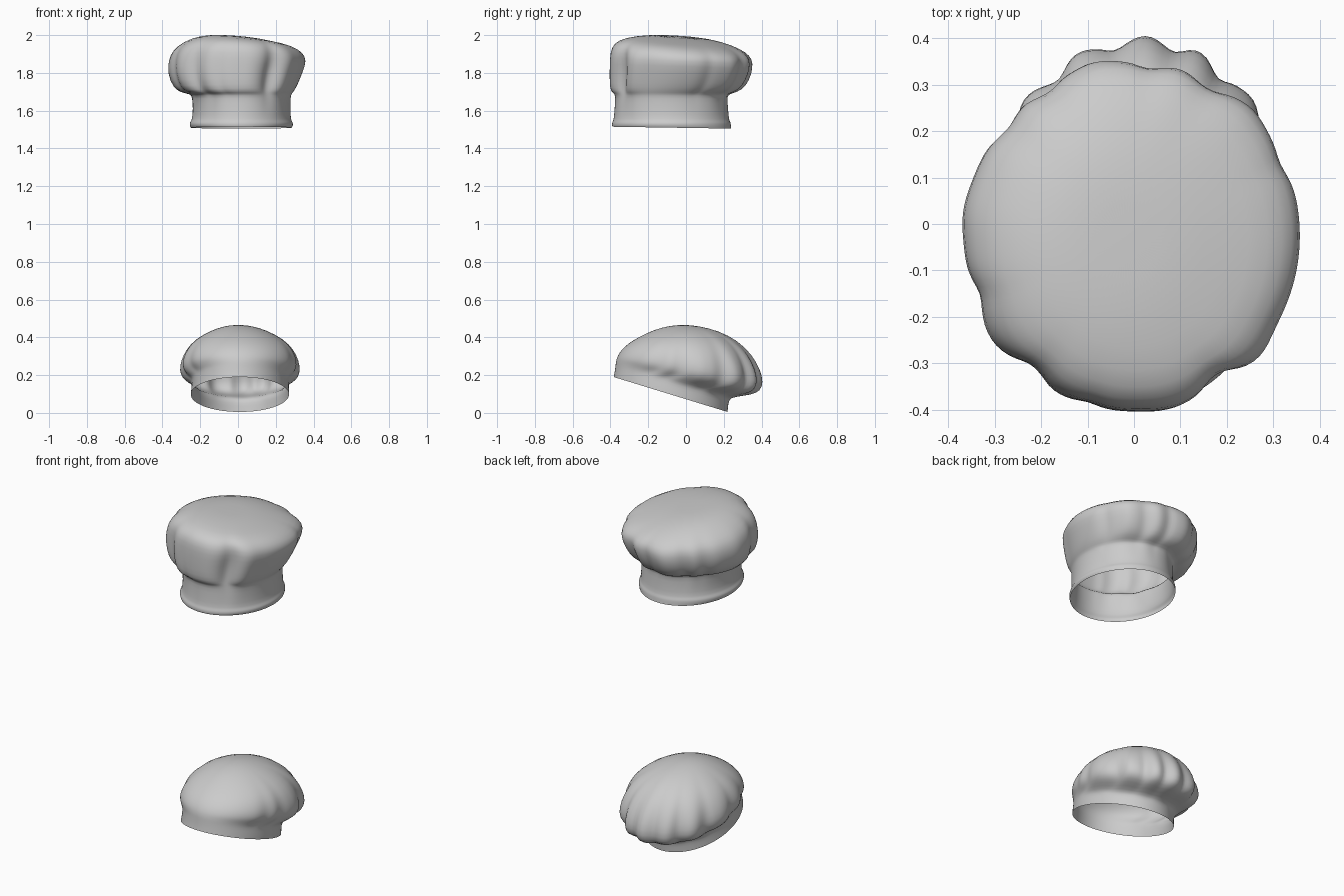
import bpy, bmesh, math

SEG = 72


def bump(a, folds):
    # Sum of localised pleats: (angle in degrees, width in degrees, depth)
    s = 0
    for ang, width, depth in folds:
        d = (a - ang + 180) % 360 - 180
        s += depth * math.exp(-(d / width) ** 2)
    return s


def hat(name, rings, apex, folds):
    # Ring: x left, x right, y front, y back, z front, z back, sideways tilt, fold strength
    bm = bmesh.new()
    loops = []
    for x0, x1, y0, y1, zf, zb, tilt, strength in rings:
        loop = []
        for i in range(SEG):
            a = 360 * i / SEG
            k = 1 + strength * bump(a, folds)
            c, s = math.cos(math.radians(a)), math.sin(math.radians(a))
            x = (x0 + x1) / 2 + (x1 - x0) / 2 * c * k
            y = (y0 + y1) / 2 + (y1 - y0) / 2 * s * k
            z = (zf + zb) / 2 + (zb - zf) / 2 * s + tilt * c
            loop.append(bm.verts.new((x, y, z)))
        loops.append(loop)
    for lo, hi in zip(loops, loops[1:]):
        for i in range(SEG):
            j = (i + 1) % SEG
            bm.faces.new((lo[i], lo[j], hi[j], hi[i]))
    tip = bm.verts.new(apex)
    for i in range(SEG):
        bm.faces.new((loops[-1][i], loops[-1][(i + 1) % SEG], tip))
    for f in bm.faces:
        f.smooth = True
    mesh = bpy.data.meshes.new(name)
    bm.to_mesh(mesh)
    bm.free()
    ob = bpy.data.objects.new(name, mesh)
    bpy.context.collection.objects.link(ob)
    sub = ob.modifiers.new("smooth", "SUBSURF")
    sub.levels = sub.render_levels = 1
    return ob


# Tall chef hat: hem, upright band, puffed crown
hat("tall_chef_hat", [
    (-.25, .285, -.39, .24, 1.515, 1.505, 0, 0),
    (-.257, .292, -.393, .238, 1.525, 1.52, 0, 0),
    (-.255, .29, -.39, .236, 1.542, 1.54, 0, 0),
    (-.243, .28, -.383, .228, 1.55, 1.548, 0, 0),
    (-.238, .277, -.378, .223, 1.61, 1.61, 0, .1),
    (-.242, .278, -.374, .219, 1.67, 1.67, 0, .2),
    (-.25, .283, -.378, .225, 1.69, 1.687, 0, .4),
    (-.30, .298, -.396, .275, 1.70, 1.70, .005, .8),
    (-.34, .318, -.403, .315, 1.735, 1.73, .01, 1),
    (-.368, .343, -.403, .345, 1.81, 1.79, .005, 1),
    (-.366, .364, -.402, .355, 1.88, 1.85, 0, .8),
    (-.345, .345, -.395, .34, 1.935, 1.89, -.008, .5),
    (-.29, .295, -.36, .29, 1.975, 1.925, -.012, .2),
    (-.21, .20, -.27, .20, 1.993, 1.96, -.017, 0),
    (-.12, .10, -.16, .09, 1.998, 1.982, -.008, 0),
], (-.02, -.04, 1.991), [
    (302, 6, -.10), (318, 7, .04), (283, 8, .02), (232, 6, -.07), (215, 7, .03),
    (200, 5, -.05), (255, 4, -.025), (172, 8, .02), (140, 6, -.05), (122, 5, -.06),
    (103, 6, .03), (84, 5, -.06), (62, 6, -.07), (45, 6, .03), (25, 5, -.04)])

# Low slouched hat: tilted band, crown drooping to the back
hat("slouched_hat", [
    (-.25, .27, -.383, .220, .19, .005, 0, 0),
    (-.247, .27, -.378, .223, .215, .035, 0, 0),
    (-.245, .268, -.374, .227, .245, .07, 0, 0),
    (-.25, .275, -.372, .25, .262, .085, 0, .3),
    (-.275, .298, -.370, .34, .275, .095, 0, .8),
    (-.295, .318, -.366, .385, .29, .115, 0, 1),
    (-.308, .328, -.36, .402, .305, .16, 0, 1),
    (-.302, .322, -.345, .388, .33, .23, 0, .8),
    (-.275, .295, -.31, .345, .365, .31, 0, .4),
    (-.225, .24, -.25, .275, .402, .382, 0, .2),
    (-.14, .15, -.17, .17, .44, .436, 0, 0),
    (-.07, .075, -.09, .07, .461, .459, 0, 0),
], (0, -.01, .467), [
    (87, 6, .03), (76, 4, -.06), (100, 5, -.06), (66, 5, .03), (55, 4, -.07),
    (40, 5, .03), (28, 5, -.06), (115, 5, .02), (126, 5, -.07), (140, 6, .03),
    (153, 5, -.07), (170, 6, .02), (186, 5, -.06), (10, 5, .02), (-8, 5, -.06),
    (335, 6, -.04), (210, 6, -.04)])
